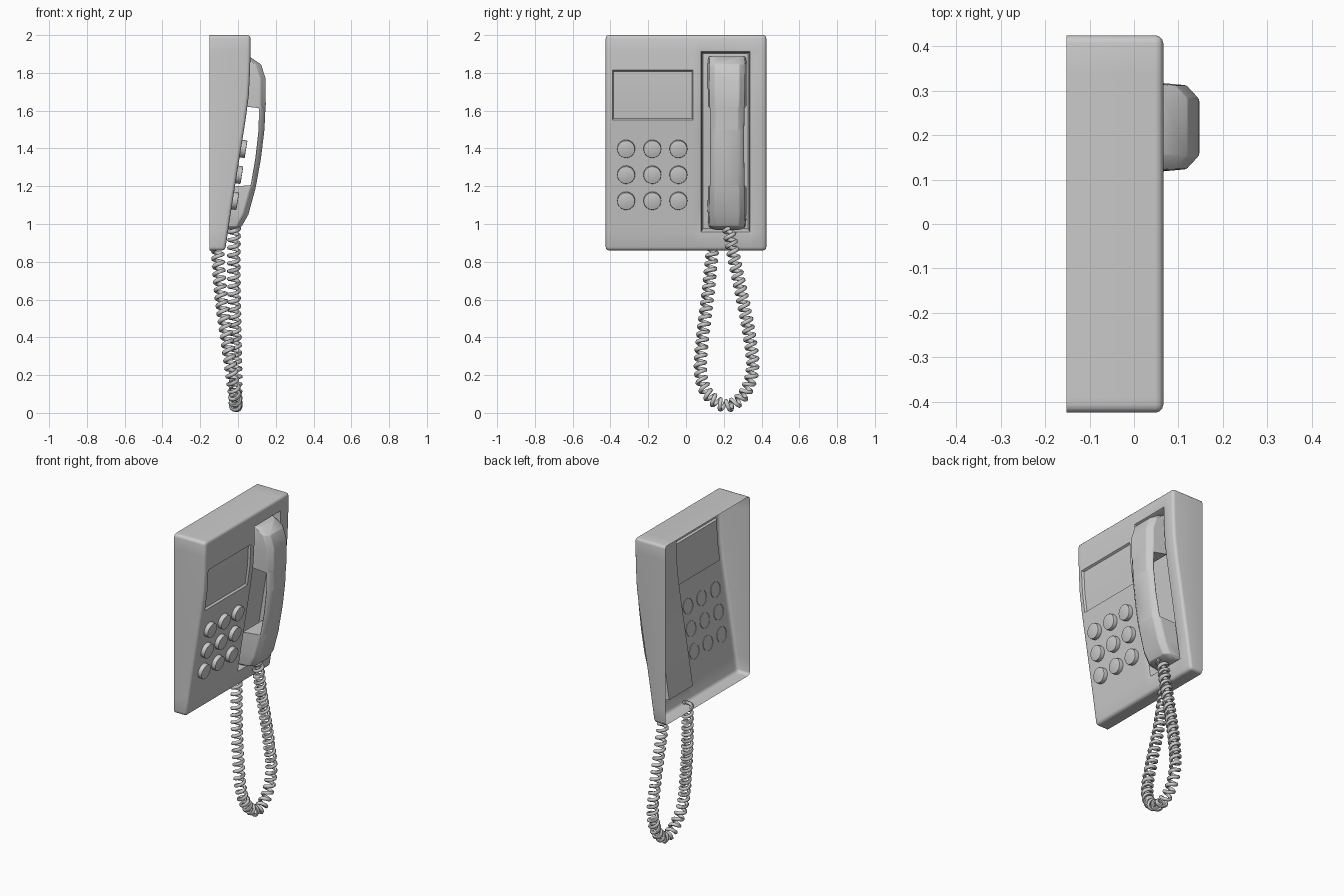
import bpy, bmesh, math
from mathutils import Vector, Matrix

if "Cube" in bpy.data.objects:
    bpy.data.objects.remove(bpy.data.objects["Cube"])

# Front face profile: height -> depth
FACE = [(.86, -.068), (.96, -.053), (1.08, -.035), (1.2, -.016), (1.4, .016),
        (1.55, .04), (1.68, .057), (1.815, .064), (1.91, .066), (2.0, .066)]


def face_x(z):
    for (z0, x0), (z1, x1) in zip(FACE, FACE[1:]):
        if z <= z1:
            return x0 + (x1 - x0) * (z - z0) / (z1 - z0)
    return FACE[-1][1]


def finish(bm, name, angle=35):
    me = bpy.data.meshes.new(name)
    bm.to_mesh(me)
    bm.free()
    ob = bpy.data.objects.new(name, me)
    bpy.context.collection.objects.link(ob)
    smooth(ob, angle)
    return ob


def smooth(ob, angle=35):
    bpy.ops.object.select_all(action='DESELECT')
    ob.select_set(True)
    bpy.context.view_layer.objects.active = ob
    bpy.ops.object.shade_smooth_by_angle(angle=math.radians(angle))


# Wall housing: open-backed shell with screen and cradle recesses
ys = [-.425, -.39, .038, .082, .336, .425]
zs = [z for z, _ in FACE]
bm = bmesh.new()
grid = [[bm.verts.new((face_x(z), y, z)) for y in ys] for z in zs]
screen, cradle = [], []
for j in range(len(zs) - 1):
    for i in range(len(ys) - 1):
        f = bm.faces.new((grid[j][i], grid[j][i + 1], grid[j + 1][i + 1], grid[j + 1][i]))
        if i == 1 and 5 <= j <= 6:
            screen.append(f)
        if i == 3 and 1 <= j <= 7:
            cradle.append(f)
cradle_set = set(cradle)
rim = [e for e in bm.edges if len(cradle_set & set(e.link_faces)) == 1]
outline = [e for e in bm.edges if e.is_boundary]
ext = bmesh.ops.extrude_edge_only(bm, edges=outline)
for v in ext['geom']:
    if isinstance(v, bmesh.types.BMVert):
        v.co.x = -.152
corners = [e for e in bm.edges
           if all(abs(v.co.y) > .42 and (v.co.z < .87 or v.co.z > 1.99) for v in e.verts)
           and abs(e.verts[0].co.x - e.verts[1].co.x) > .05]
bm.normal_update()
bmesh.ops.inset_region(bm, faces=screen, thickness=.007, depth=-.012, use_even_offset=True)
bmesh.ops.inset_region(bm, faces=cradle, thickness=.008, depth=-.06, use_even_offset=True)
bmesh.ops.bevel(bm, geom=outline + corners, offset=.018, segments=3, profile=.5, affect='EDGES')
rim = [e for e in rim if e.is_valid]
bmesh.ops.bevel(bm, geom=rim, offset=.012, segments=2, profile=.5, affect='EDGES')
bmesh.ops.recalc_face_normals(bm, faces=bm.faces)
if max(bm.faces, key=lambda f: f.calc_center_median().z).normal.z < 0:
    bmesh.ops.reverse_faces(bm, faces=bm.faces)
finish(bm, "wall_housing")

# Keypad: nine round buttons, open at the back
for r, z in enumerate((1.4, 1.263, 1.125)):
    for c, y in enumerate((-.317, -.178, -.04)):
        bm = bmesh.new()
        base = bmesh.ops.create_circle(bm, cap_ends=True, radius=.047, segments=24)['verts']
        cap = list(bm.faces)
        top = bmesh.ops.extrude_face_region(bm, geom=cap)['geom']
        bmesh.ops.translate(bm, vec=(0, 0, .03),
                            verts=[v for v in top if isinstance(v, bmesh.types.BMVert)])
        low = [f for f in bm.faces if f.calc_center_median().z < .001]
        bmesh.ops.delete(bm, geom=low, context='FACES_ONLY')
        edge = [e for e in bm.edges if all(v.co.z > .02 for v in e.verts)]
        bmesh.ops.bevel(bm, geom=edge, offset=.004, segments=2, profile=.5, affect='EDGES')
        bmesh.ops.recalc_face_normals(bm, faces=bm.faces)
        if max(bm.faces, key=lambda f: f.calc_area()).normal.z < 0:
            bmesh.ops.reverse_faces(bm, faces=bm.faces)
        tilt = Vector((1, 0, -.16)).to_track_quat('Z', 'Y').to_matrix().to_4x4()
        bm.transform(Matrix.Translation((face_x(z) - .003, y, z)) @ tilt)
        finish(bm, f"key_button_{r}_{c}")

# Handset: lofted stations (outer x, outer z, inner x, inner z, half width)
stations = [(-.035, .968, -.085, .978, .09), (.02, .988, -.083, .99, .1),
            (.055, 1.05, -.075, 1.08, .104), (.093, 1.19, -.05, 1.197, .102),
            (.096, 1.205, .067, 1.205, .094), (.122, 1.35, .092, 1.35, .092),
            (.14, 1.5, .109, 1.5, .092), (.145, 1.61, .111, 1.613, .094),
            (.147, 1.63, .02, 1.625, .102), (.146, 1.77, .014, 1.77, .104),
            (.122, 1.845, .012, 1.845, .104), (.06, 1.886, .01, 1.886, .1)]
CY = .218
bm = bmesh.new()
rings = []
for xo, zo, xi, zi, w in stations:
    t = 1 - min(.028, .6 * (xo - xi)) / (xo - xi)
    xm, zm = xi + (xo - xi) * t, zi + (zo - zi) * t
    half = [(xi, zi, w), (xm, zm, w * .91), (xo, zo, w * .62)]
    pts = [(x, CY + s, z) for x, z, s in half] + [(x, CY - s, z) for x, z, s in reversed(half)]
    rings.append([bm.verts.new(p) for p in pts])
for a, b in zip(rings, rings[1:]):
    for i in range(6):
        k = (i + 1) % 6
        bm.faces.new((a[i], a[k], b[k], b[i]))
bm.faces.new(rings[0])
bm.faces.new(rings[-1])
bmesh.ops.recalc_face_normals(bm, faces=bm.faces)
handset = finish(bm, "handset", 40)
bev = handset.modifiers.new("soft_edges", 'BEVEL')
bev.width = .006
bev.segments = 2
bev.limit_method = 'ANGLE'
bev.angle_limit = math.radians(35)

# Coiled cord: helix wound around a hanging loop
path = [Vector(p) for p in (
    (-.11, .142, .88), (-.09, .115, .62), (-.06, .088, .4), (-.035, .077, .22),
    (-.018, .115, .1), (-.012, .212, .037), (-.012, .305, .095), (-.012, .352, .23),
    (-.016, .337, .4), (-.02, .3, .6), (-.022, .258, .8), (-.02, .224, .985))]
ctrl = [2 * path[0] - path[1]] + path + [2 * path[-1] - path[-2]]
line = []
for p0, p1, p2, p3 in zip(ctrl, ctrl[1:], ctrl[2:], ctrl[3:]):
    for n in range(60):
        t = n / 60
        line.append(.5 * (2 * p1 + (p2 - p0) * t + (2 * p0 - 5 * p1 + 4 * p2 - p3) * t * t
                          + (3 * p1 - p0 - 3 * p2 + p3) * t ** 3))
coil, dist, phase = [], 0, 0
PITCH, RADIUS = .042, .026
side = Vector((1, 0, 0))
for a, b in zip(line, line[1:]):
    tan = (b - a).normalized()
    side = (side - tan * side.dot(tan)).normalized()
    other = tan.cross(side)
    step = (b - a).length
    while phase <= dist + step:
        ang = math.tau * phase / PITCH
        coil.append(a + tan * (phase - dist) + RADIUS * (math.cos(ang) * side + math.sin(ang) * other))
        phase += PITCH / 14
    dist += step
cu = bpy.data.curves.new("coiled_cord", 'CURVE')
cu.dimensions = '3D'
cu.bevel_depth = .011
cu.bevel_resolution = 1
cu.use_fill_caps = True
sp = cu.splines.new('POLY')
sp.points.add(len(coil) - 1)
for p, co in zip(sp.points, coil):
    p.co = (*co, 1)
cord = bpy.data.objects.new("coiled_cord", cu)
bpy.context.collection.objects.link(cord)
bpy.ops.object.select_all(action='DESELECT')
cord.select_set(True)
bpy.context.view_layer.objects.active = cord
bpy.ops.object.convert(target='MESH')
smooth(bpy.context.view_layer.objects.active, 60)
